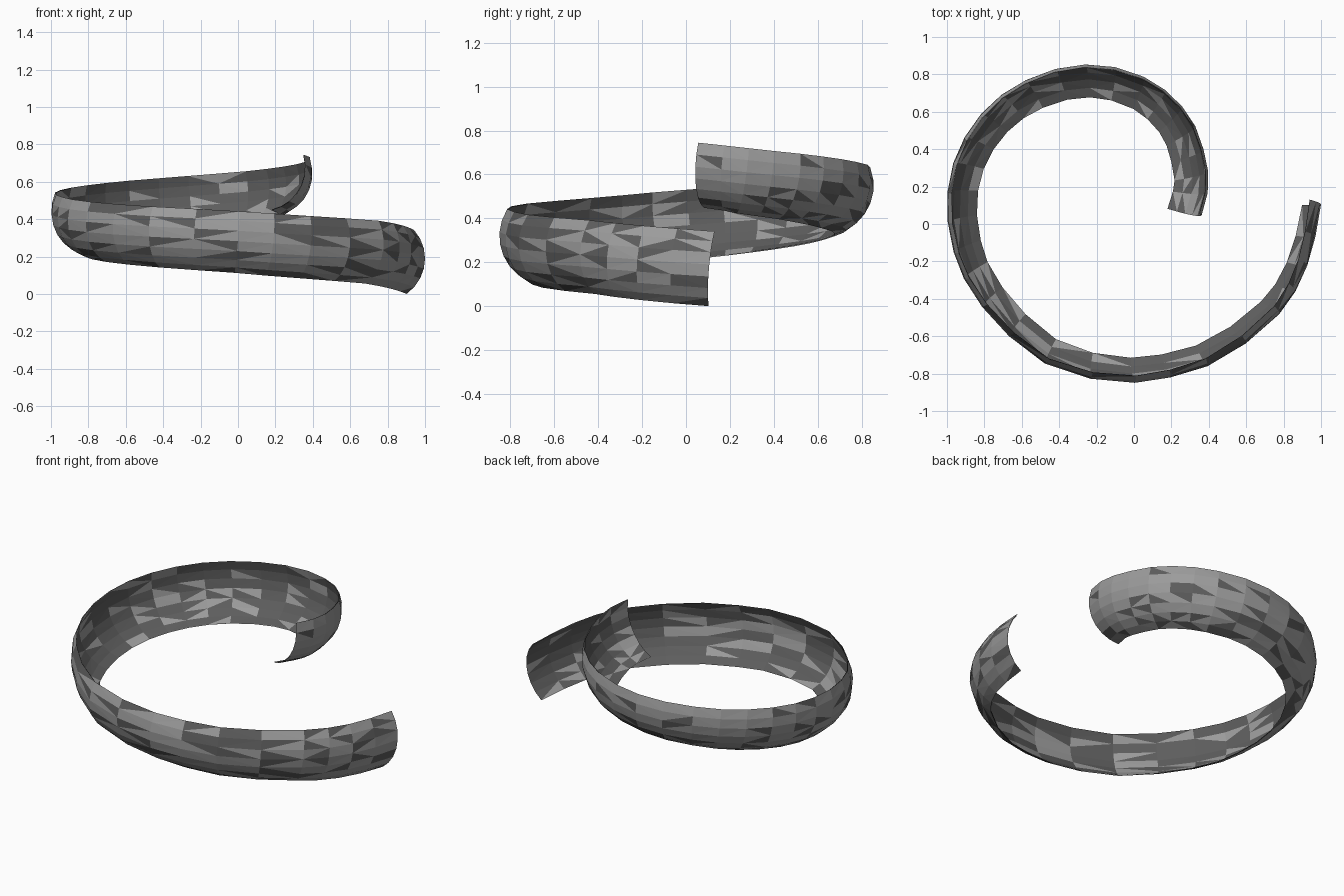
import bpy, bmesh, random
from math import sin, cos, radians
from mathutils import Vector

if "Cube" in bpy.data.objects:
    bpy.data.objects.remove(bpy.data.objects["Cube"])

# outermost plan outline of the coil, from the lower end to the upper end
# (the first and last points only steer the direction of the ends)
PATH = [(1.03, .34), (1.0, .105), (.955, -.13), (.88, -.33), (.755, -.505), (.48, -.72),
        (.2, -.82), (-.07, -.848), (-.42, -.775), (-.69, -.58), (-.87, -.36), (-.96, -.165),
        (-1.0, .06), (-.98, .28), (-.9, .475), (-.77, .64), (-.6, .76), (-.38, .84),
        (-.155, .85), (.06, .785), (.21, .68), (.32, .54), (.38, .37), (.4, .21),
        (.362, .045), (.29, -.12)]
N = len(PATH) - 3
R, HALF, SEG = .228, 49, 7      # curved cross-section: radius, half angle, facets
THICK = .004
LONG = 32                       # facets along the coil
random.seed(4)


def material(name, value):
    m = bpy.data.materials.new(name)
    m.diffuse_color = (value, value, value, 1)
    m.use_nodes = True
    m.node_tree.nodes["Principled BSDF"].inputs["Base Color"].default_value = m.diffuse_color
    return m


MATS = [material("mid_grey", .33), material("dark_grey", .11)]


def tilt_at(t):
    # the section rolls inward at the bottom as the coil climbs
    return 6 + 24 * (1 - (1 - t) ** 2)


def path_at(t):
    # smooth curve through the outline, rising steadily
    i = min(int(t * N), N - 1)
    f = t * N - i
    a, b, c, d = (Vector(q) for q in PATH[i:i + 4])
    xy = b + .5 * f * (c - a + f * (2 * a - 5 * b + 4 * c - d + f * (3 * (b - c) + d - a)))
    top = .342 + .403 * t
    return Vector((xy.x, xy.y, top - R * sin(radians(HALF - tilt_at(t)))))


def frame_at(t):
    lo, hi = max(t - .004, 0), min(t + .004, 1)
    tangent = (path_at(hi) - path_at(lo)).normalized()
    inward = tangent.cross(Vector((0, 0, 1))).normalized()
    return path_at(t), inward, inward.cross(tangent).normalized()


def strip(name, offset, facing_out, dark_share):
    # sweep the arc along the path as one skin of the strip
    bm = bmesh.new()
    rows = []
    for i in range(LONG + 1):
        p, inward, up = frame_at(i / LONG)
        row = []
        for k in range(SEG + 1):
            a = radians(HALF - tilt_at(i / LONG) - 2 * HALF * k / SEG)
            r = R - offset
            co = p + inward * (R - r * cos(a)) + up * r * sin(a)
            row.append(bm.verts.new(co))
        rows.append(row)
    for r0, r1 in zip(rows, rows[1:]):
        for k in range(SEG):
            quad = [r0[k], r0[k + 1], r1[k + 1], r1[k]]
            if random.random() < .5:
                quad = quad[1:] + quad[:1]
            for tri in (quad[:3], [quad[0], quad[2], quad[3]]):
                f = bm.faces.new(tri)
                f.normal_update()
                mid = f.calc_center_median()
                axis = (r0[k].co + r1[k].co) / 2 - mid
                f.material_index = int(random.random() < dark_share)
                centre, inward, up = frame_at(rows.index(r0) / LONG)
                outward = mid - (centre + inward * R)
                if (f.normal.dot(outward) > 0) != facing_out:
                    f.normal_flip()
    mesh = bpy.data.meshes.new(name)
    bm.to_mesh(mesh)
    bm.free()
    for m in MATS:
        mesh.materials.append(m)
    bpy.context.collection.objects.link(bpy.data.objects.new(name, mesh))


# lighter outer skin and darker inner skin, each with scattered patches
strip("outer_strip", 0, True, .25)
strip("inner_strip", THICK, False, .75)
